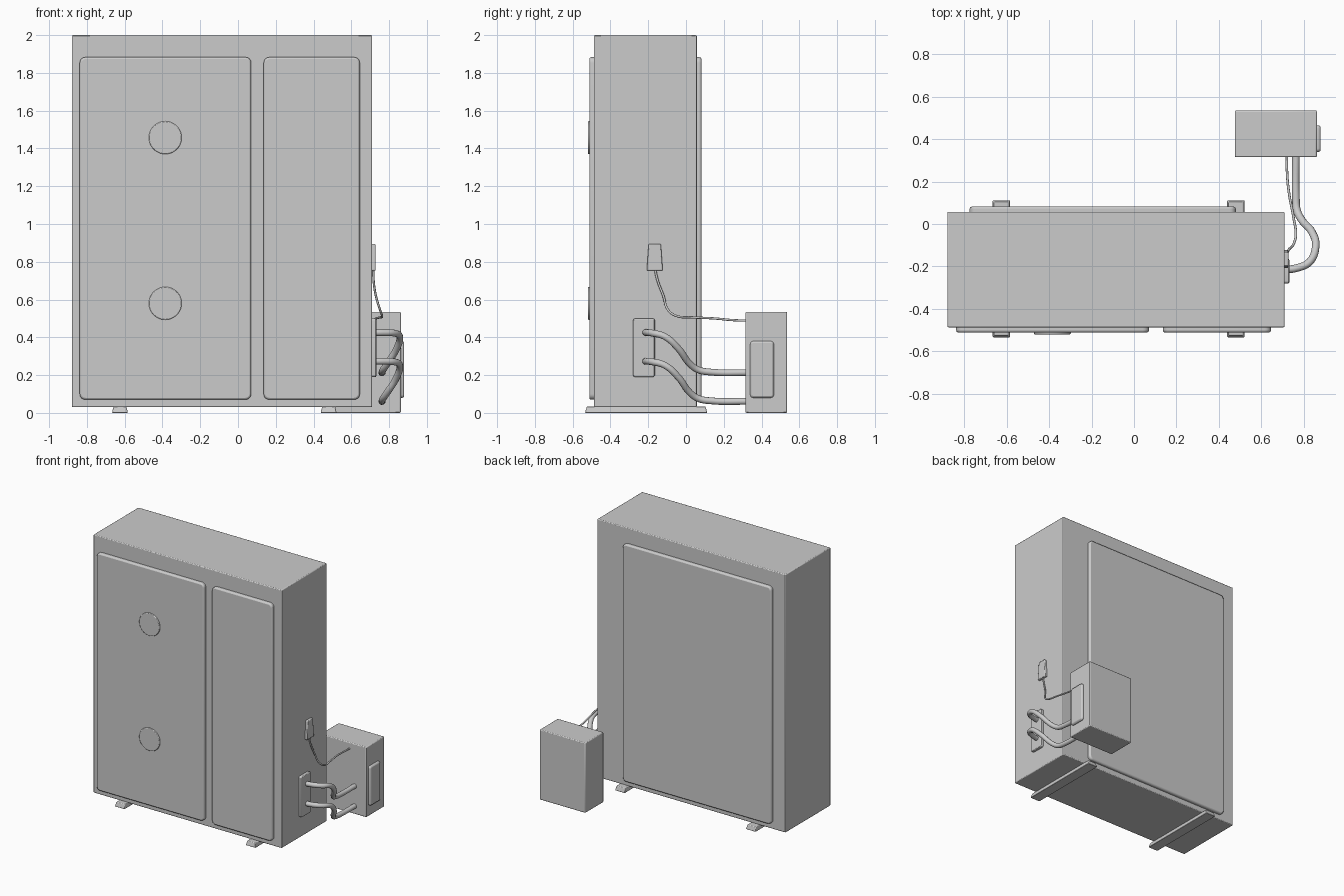
import bpy, bmesh
from mathutils import Vector

if "Cube" in bpy.data.objects:
    bpy.data.objects.remove(bpy.data.objects["Cube"])


def box(name, lo, hi, edge=0.006, axis=None, radius=0.0, segs=2, taper=None):
    """Bevelled box; corners along `axis` may get a larger radius; taper=(x, y) scales the top."""
    lo, hi = Vector(lo), Vector(hi)
    mid, size = (lo + hi) / 2, hi - lo
    bm = bmesh.new()
    bmesh.ops.create_cube(bm, size=1)
    for v in bm.verts:
        if taper and v.co.z > 0:
            v.co.x *= taper[0]
            v.co.y *= taper[1]
        v.co = Vector([c * s + m for c, s, m in zip(v.co, size, mid)])
    if axis is not None:
        edges = [e for e in bm.edges
                 if abs((e.verts[0].co - e.verts[1].co)[axis]) > 0.9 * size[axis]]
        bmesh.ops.bevel(bm, geom=edges, offset=radius, segments=5, profile=0.5, affect='EDGES')
    return finish(name, bm, edge, segs)


def finish(name, bm, edge, segs=2):
    bmesh.ops.recalc_face_normals(bm, faces=bm.faces)
    me = bpy.data.meshes.new(name)
    bm.to_mesh(me)
    bm.free()
    ob = bpy.data.objects.new(name, me)
    bpy.context.collection.objects.link(ob)
    bev = ob.modifiers.new("edges", 'BEVEL')
    bev.width, bev.segments, bev.limit_method = edge, segs, 'ANGLE'
    activate(ob)
    bpy.ops.object.shade_smooth_by_angle()
    return ob


def activate(ob):
    bpy.ops.object.select_all(action='DESELECT')
    ob.select_set(True)
    bpy.context.view_layer.objects.active = ob


def tube(name, points, radius):
    """Smooth round tube through the points."""
    cu = bpy.data.curves.new(name, 'CURVE')
    cu.dimensions = '3D'
    cu.bevel_depth, cu.bevel_resolution = radius, 4
    cu.resolution_u, cu.use_fill_caps = 6, True
    sp = cu.splines.new('BEZIER')
    sp.bezier_points.add(len(points) - 1)
    for bp, p in zip(sp.bezier_points, points):
        bp.co = p
        bp.handle_left_type = bp.handle_right_type = 'AUTO'
    ob = bpy.data.objects.new(name, cu)
    bpy.context.collection.objects.link(ob)
    activate(ob)
    bpy.ops.object.convert(target='MESH')


# Cabinet with front and rear panels
box("cabinet", (-0.88, -0.487, 0.03), (0.71, 0.057, 2.0))
for name, x0, x1, y0, y1 in (("front_panel_wide", -0.838, 0.07, -0.512, -0.47),
                             ("front_panel_narrow", 0.136, 0.645, -0.512, -0.47),
                             ("rear_panel", -0.775, 0.48, 0.04, 0.082)):
    box(name, (x0, y0, 0.07), (x1, y1, 1.883), 0.01, axis=1, radius=0.03)

# Round hubs on the wide front panel
for name, z in (("upper_hub", 1.457), ("lower_hub", 0.58)):
    bm = bmesh.new()
    bmesh.ops.create_cone(bm, cap_ends=True, segments=48, radius1=0.087,
                          radius2=0.087, depth=0.03)
    for v in bm.verts:
        v.co = Vector((v.co.x - 0.385, v.co.z - 0.505, v.co.y + z))
    finish(name, bm, 0.004)

# Feet rails
for name, x in (("left_foot", -0.625), ("right_foot", 0.48)):
    box(name, (x - 0.042, -0.535, 0), (x + 0.042, 0.113, 0.034), 0.004, taper=(0.82, 0.97))

# Separate box behind the cabinet, with its side cover
box("side_box", (0.475, 0.315, 0), (0.862, 0.535, 0.535))
box("side_box_cover", (0.84, 0.34, 0.08), (0.88, 0.465, 0.38), 0.01, axis=0, radius=0.016)

# Pipe plate and cable plug on the cabinet side
box("pipe_plate", (0.70, -0.28, 0.19), (0.732, -0.165, 0.5), 0.005, axis=0, radius=0.012)
box("cable_plug", (0.70, -0.208, 0.753), (0.729, -0.123, 0.895), 0.005, taper=(0.9, 0.76))

# Two pipes that bulge outwards and drop to the box
route = [(0.71, -0.215, 0.0), (0.765, -0.208, 0.0), (0.828, -0.178, -0.003),
         (0.856, -0.11, -0.022), (0.84, -0.04, -0.085), (0.79, 0.02, -0.165),
         (0.768, 0.065, -0.197), (0.763, 0.13, -0.209), (0.763, 0.33, -0.212)]
for name, z in (("upper_pipe", 0.425), ("lower_pipe", 0.273)):
    tube(name, [(x, y, z + dz) for x, y, dz in route], 0.018)

# Thin cable
tube("cable", [(0.716, -0.166, 0.77), (0.718, -0.15, 0.70), (0.73, -0.12, 0.62),
               (0.752, -0.095, 0.545), (0.763, -0.05, 0.513), (0.752, 0.03, 0.506),
               (0.73, 0.15, 0.5), (0.721, 0.25, 0.491), (0.721, 0.33, 0.488)], 0.006)
